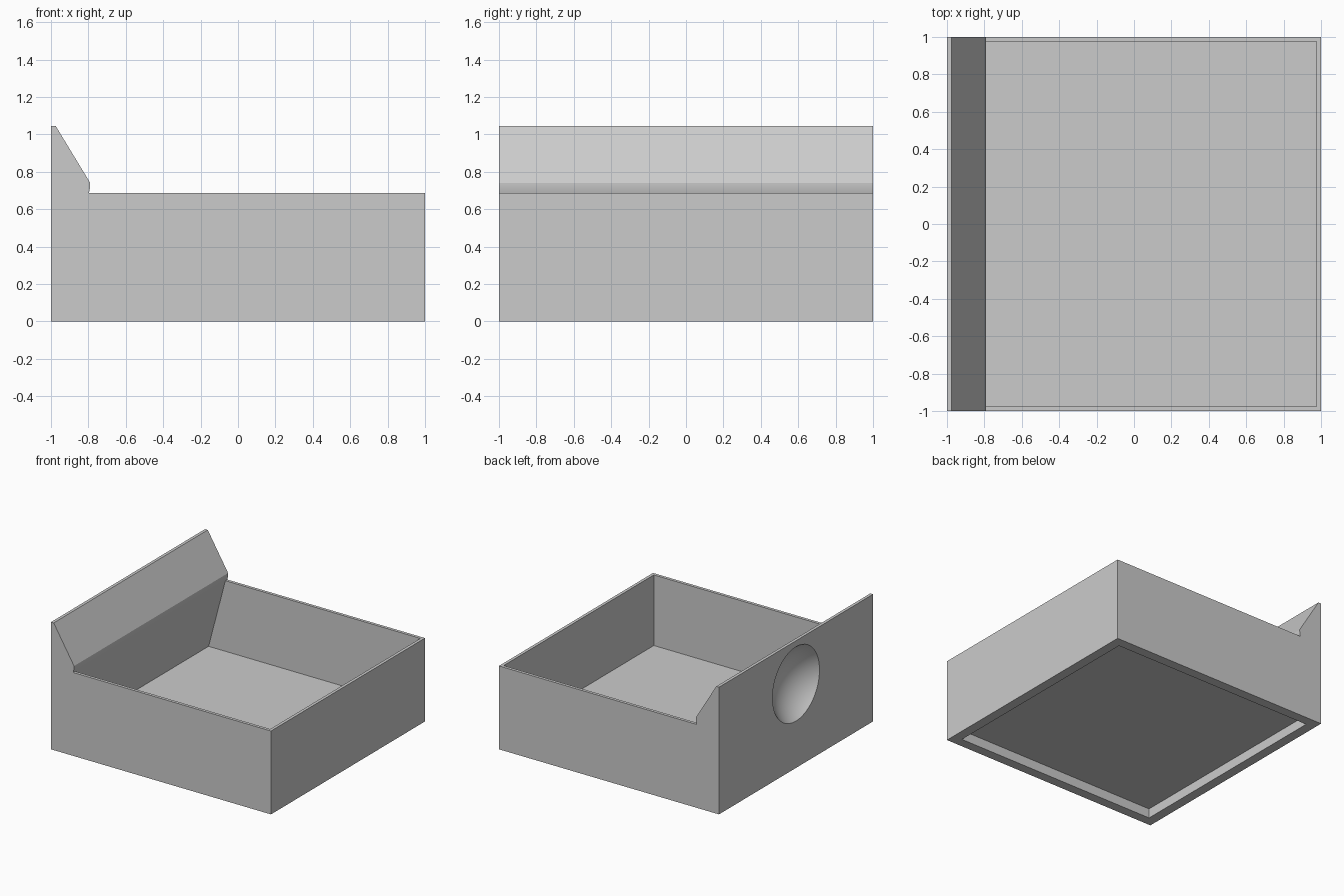
import bpy
import bmesh
import math

cube = bpy.data.objects.get("Cube")
if cube:
    bpy.data.objects.remove(cube, do_unlink=True)

grey = bpy.data.materials.new("light_grey")
grey.use_nodes = True
grey.diffuse_color = (0.6, 0.6, 0.6, 1)
grey.node_tree.nodes["Principled BSDF"].inputs["Base Color"].default_value = (0.6, 0.6, 0.6, 1)


def add_object(name, bm):
    bmesh.ops.recalc_face_normals(bm, faces=bm.faces)
    mesh = bpy.data.meshes.new(name)
    bm.to_mesh(mesh)
    bm.free()
    mesh.materials.append(grey)
    obj = bpy.data.objects.new(name, mesh)
    bpy.context.collection.objects.link(obj)
    return obj


def prism(name, profile, half_depth):
    """Extrude an x-z profile evenly along y."""
    bm = bmesh.new()
    face = bm.faces.new([bm.verts.new((x, -half_depth, z)) for x, z in profile])
    new = bmesh.ops.extrude_face_region(bm, geom=[face])["geom"]
    verts = [v for v in new if isinstance(v, bmesh.types.BMVert)]
    bmesh.ops.translate(bm, verts=verts, vec=(0, 2 * half_depth, 0))
    return add_object(name, bm)


RIM, FLOOR, WALL = 0.685, 0.105, 0.025
LIP_X, LIP_Z = -0.79, 0.74

# Rounded nose of the overhanging lip, from vertical into the undercut slope
turn = math.radians(15)
radius = (LIP_Z - RIM) / math.sin(turn)
nose = []
for i in range(7):
    a = turn * i / 6
    nose.append((LIP_X - radius * (1 - math.cos(a)), LIP_Z - radius * math.sin(a)))

# Tray body with the raised side
tray = prism("tray_body", [(-1, 0), (-1, 1.045), (-0.975, 1.045)] + nose
             + [(1, RIM), (1, 0)], 1)

# Open cavity, undercut below the lip
inner = 1 - WALL
cavity = prism("cavity_cutter", [(-0.95, FLOOR), nose[-1], (-0.7, 0.9),
                                 (inner, 0.9), (inner, FLOOR)], inner)

# Shallow recess underneath
recess = prism("base_recess_cutter", [(-0.92, -0.1), (-0.92, 0.078),
                                      (0.92, 0.078), (0.92, -0.1)], 0.92)

# Round dish in the outside of the raised side
dish_r, dish_d = 0.305, 0.15
ball_r = (dish_r ** 2 + dish_d ** 2) / (2 * dish_d)
bm = bmesh.new()
bmesh.ops.create_uvsphere(bm, u_segments=64, v_segments=48, radius=ball_r)
dish = add_object("dish_cutter", bm)
dish.rotation_euler.y = math.pi / 2
dish.location = (-1 - ball_r + dish_d, 0, 0.69)

bpy.ops.object.select_all(action="DESELECT")
bpy.context.view_layer.objects.active = tray
tray.select_set(True)
for cutter in (cavity, recess, dish):
    mod = tray.modifiers.new(cutter.name, "BOOLEAN")
    mod.operation = "DIFFERENCE"
    mod.solver = "EXACT"
    mod.object = cutter
    bpy.ops.object.modifier_apply(modifier=mod.name)
    bpy.data.objects.remove(cutter, do_unlink=True)

bpy.ops.object.shade_smooth_by_angle(angle=math.radians(20))
